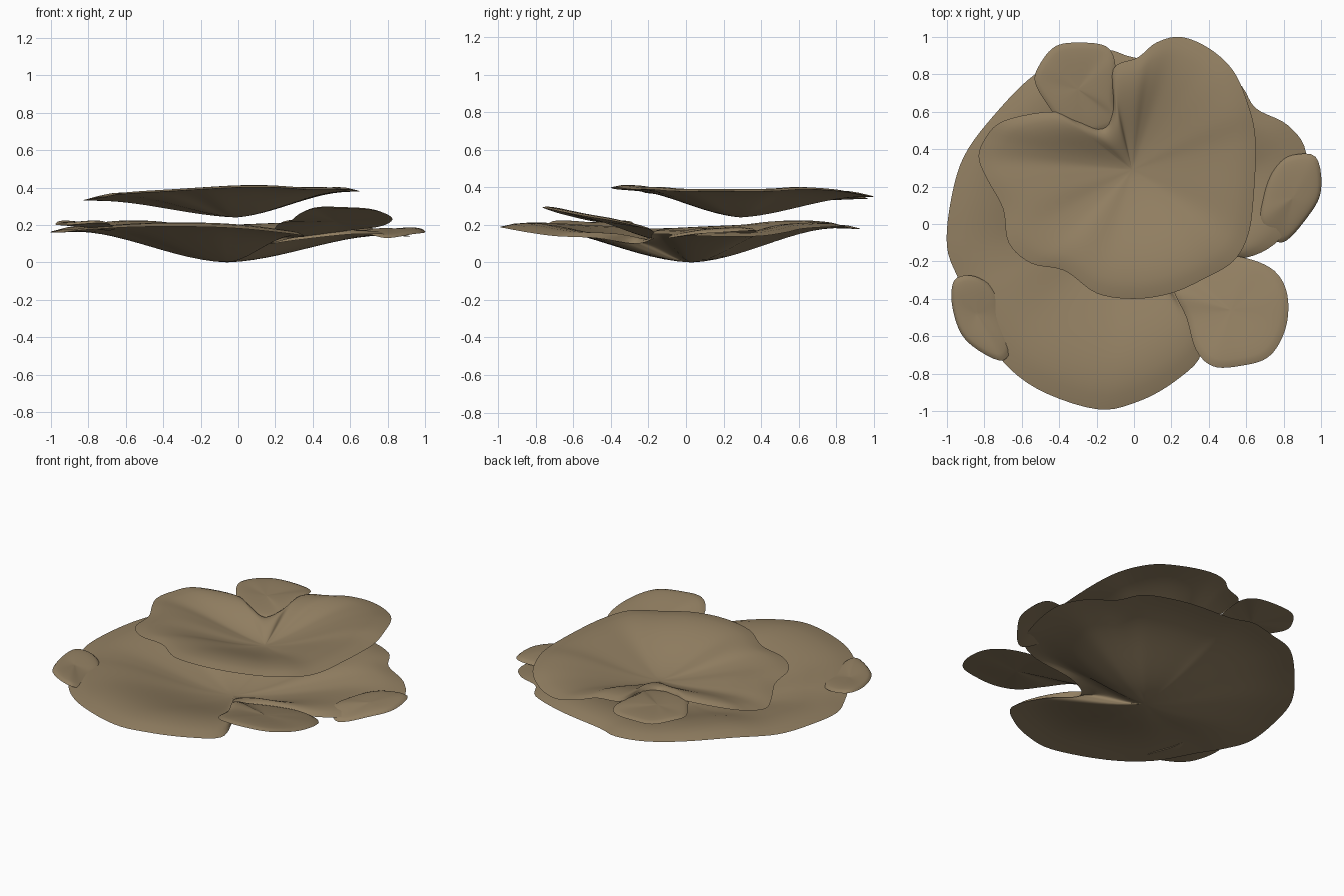
import bpy
import bmesh
from mathutils import Vector

default_cube = bpy.data.objects.get("Cube")
if default_cube:
    bpy.data.objects.remove(default_cube, do_unlink=True)

# One matte tan for the whole growth
tan = bpy.data.materials.new("fungus tan")
tan.use_nodes = True
tan_colour = (0.29, 0.215, 0.123, 1)
tan.diffuse_color = tan_colour
shader = tan.node_tree.nodes["Principled BSDF"]
shader.inputs["Base Color"].default_value = tan_colour
shader.inputs["Roughness"].default_value = 0.9


def smooth_loop(points, steps=5):
    """Closed Catmull-Rom curve through points given in hundredths."""
    points = [Vector(p) / 100 for p in points]
    count = len(points)
    loop = []
    for i in range(count):
        a, b, c, d = (points[(i + k) % count] for k in (-1, 0, 1, 2))
        for s in range(steps):
            t = s / steps
            loop.append(b + (c - a) * t / 2
                        + (a * 2 - b * 5 + c * 4 - d) * t * t / 2
                        + (b * 3 - a - c * 3 + d) * t ** 3 / 2)
    return loop


def funnel(t, slope):
    """Height share from the middle to the rim: a dish that levels out."""
    u = min(t / 0.88, 1)
    return slope * t + (1 - slope) * u * u * (3 - 2 * u)


def build_cap(name, centre, rim_points, thickness, slope, crown=0.0, rings=14):
    """Thin dished shell: under and upper skins joined at a rounded rim."""
    centre = Vector(centre) / 100
    rim = smooth_loop(rim_points)
    mesh = bmesh.new()
    rim_verts = [mesh.verts.new(p) for p in rim]

    for side in (0, 1):
        rows = []
        for r in range(1, rings):
            t = r / rings
            lift = side * thickness * (1 - t ** 4) ** 0.5
            lift += crown * t * t * (1 - t * t) * 4
            row = []
            for p in rim:
                v = centre.lerp(p, t)
                v.z = centre.z + (p.z - centre.z) * funnel(t, slope) + lift
                row.append(mesh.verts.new(v))
            rows.append(row)
        rows.append(rim_verts)
        hub = mesh.verts.new(centre + Vector((0, 0, side * thickness)))
        for i in range(len(rim)):
            j = (i + 1) % len(rim)
            mesh.faces.new((hub, rows[0][i], rows[0][j]))
            for inner, outer in zip(rows, rows[1:]):
                mesh.faces.new((inner[i], outer[i], outer[j], inner[j]))

    bmesh.ops.recalc_face_normals(mesh, faces=mesh.faces)
    data = bpy.data.meshes.new(name)
    mesh.to_mesh(data)
    mesh.free()
    data.materials.append(tan)
    cap = bpy.data.objects.new(name, data)
    bpy.context.collection.objects.link(cap)
    bpy.ops.object.select_all(action="DESELECT")
    cap.select_set(True)
    bpy.context.view_layer.objects.active = cap
    bpy.ops.object.shade_smooth_by_angle(angle=1.0)


# Broad lower cap, split at the front right
build_cap("lower_cap", (-6, 3, 0), [
    (-20, -99, 19), (2, -95, 18), (22, -84, 16), (36, -69, 14),
    (29, -48, 13), (18, -28, 10), (32, -19, 12), (60, -18, 15),
    (78, -8, 15), (88, 12, 14), (92, 38, 14), (82, 53, 16),
    (65, 62, 18), (55, 76, 19), (30, 85, 19), (0, 89, 18),
    (-14, 93, 18), (-32, 89, 18), (-53, 80, 20), (-75, 58, 20),
    (-91, 36, 18), (-98, 12, 17), (-100, -12, 16), (-94, -29, 16),
    (-86, -45, 17), (-73, -70, 18), (-52, -88, 19),
], 0.027, slope=0.2, crown=0.012)

# Smaller upper cap, notched at the back
build_cap("upper_cap", (-1, 29, 24), [
    (-83, 35, 33), (-80, 45, 34), (-70, 55, 36), (-45, 60, 36),
    (-32, 56, 34), (-17, 51, 32), (-11, 62, 34), (-11, 83, 36),
    (2, 89, 37), (12, 97, 36), (25, 100, 35), (40, 94, 36),
    (53, 82, 38), (61, 64, 39), (65, 45, 38), (64, 15, 38),
    (61, -6, 38), (53, -20, 39), (38, -29, 39), (20, -37, 40),
    (0, -40, 40), (-20, -37, 39), (-37, -25, 38), (-55, -21, 37),
    (-67, -10, 36), (-70, 8, 35), (-78, 23, 34),
], 0.025, slope=0.35, crown=0.004)

# Tongue shaped lobes that overlap the caps
build_cap("upper_back_lobe", (-30, 72, 33), [
    (-53, 76, 35), (-50, 86, 35), (-42, 95, 34), (-30, 97, 34),
    (-15, 95, 34), (-10, 85, 35), (-11, 65, 34), (-9, 54, 32),
    (-22, 49, 32), (-36, 51, 34), (-45, 62, 35),
], 0.018, slope=0.8)

build_cap("front_lobe", (52, -46, 22), [
    (21, -35, 20), (28, -50, 22), (33, -67, 26), (42, -76, 29),
    (56, -76, 29), (72, -71, 28), (81, -56, 25), (82, -38, 22),
    (75, -25, 19), (59, -18, 17), (38, -16, 14), (20, -20, 13),
], 0.02, slope=0.9)

# Small rim lobes whose inner edges sink into the lower cap
build_cap("left_rim_lobe", (85, 14, 16), [
    (82, 36, 16), (97, 36, 17), (100, 18, 16), (93, 4, 15),
    (79, -10, 13), (68, 0, 16), (69, 14, 16), (74, 28, 16),
], 0.022, slope=0.9)

build_cap("right_rim_lobe", (-84, -48, 19), [
    (-96, -30, 21), (-97, -45, 20), (-90, -62, 20), (-72, -73, 21),
    (-66, -66, 18), (-70, -50, 17), (-74, -36, 18), (-85, -28, 20),
], 0.022, slope=0.9)
